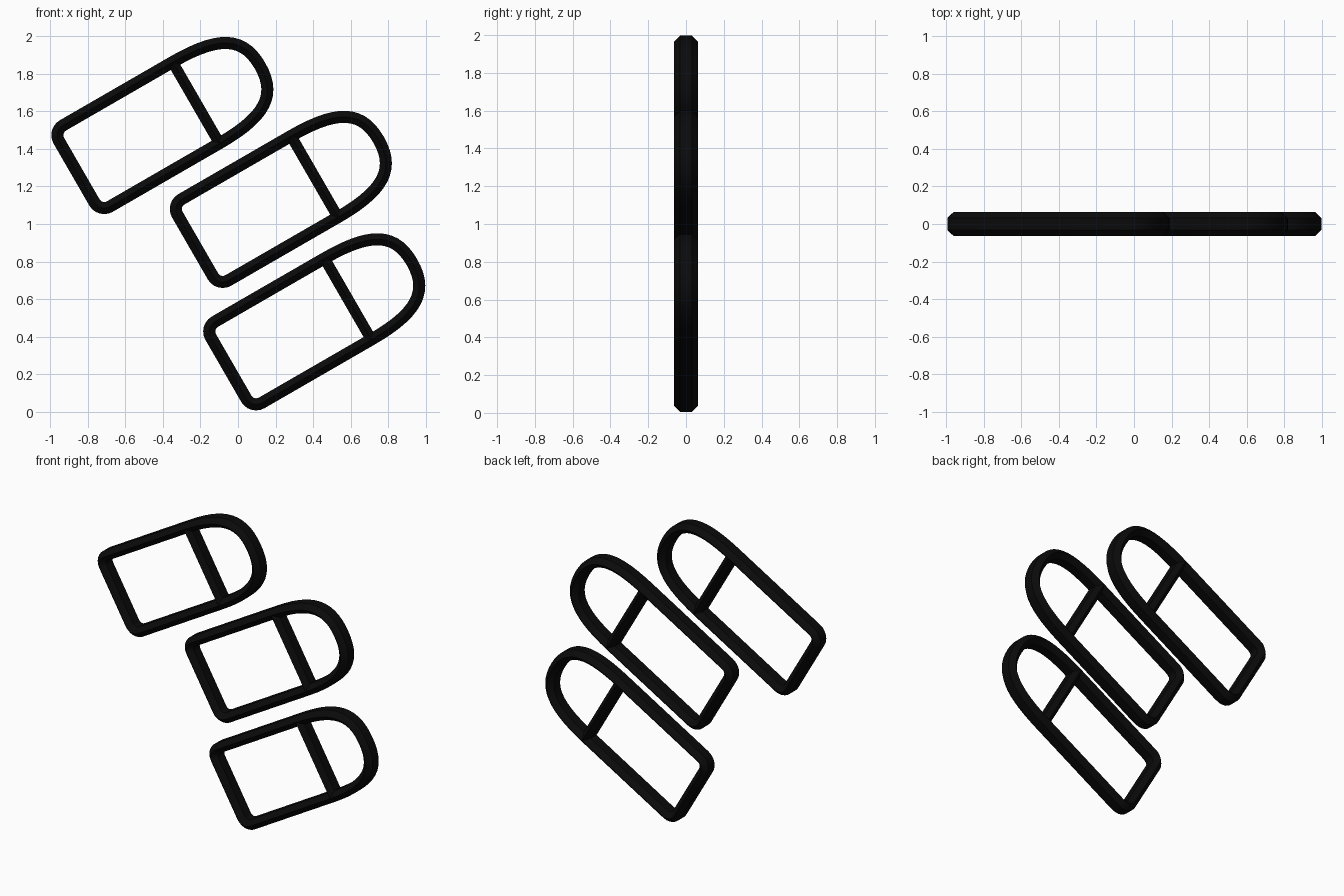
import bpy, bmesh, math
from mathutils import Vector
from mathutils.geometry import interpolate_bezier

if "Cube" in bpy.data.objects:
    bpy.data.objects.remove(bpy.data.objects["Cube"])

TILT = math.radians(30)
HALF = 0.25      # half width of the outline's centre line
BACK = 0.735     # distance from bar to the flat end
TIP = 0.394      # distance from bar to the round tip
CORNER = 0.06    # corner rounding at the flat end
R = 0.032        # half thickness of the frame
CORE = 0.031     # straight part of the half depth

black = bpy.data.materials.new("black")
black.diffuse_color = (0.003, 0.003, 0.003, 1)
black.use_nodes = True
black.node_tree.nodes["Principled BSDF"].inputs["Base Color"].default_value = black.diffuse_color


def outline():
    # upper half from the flat end to the tip, then mirrored
    pts = []
    for i in range(7):
        a = math.pi - i * math.pi / 12
        pts.append(Vector((-BACK + CORNER + CORNER * math.cos(a),
                           HALF - CORNER + CORNER * math.sin(a))))
    f = 0.72
    pts += [Vector(p[:2]) for p in interpolate_bezier(
        Vector((0, HALF, 0)), Vector((TIP * f, HALF, 0)),
        Vector((TIP, HALF * f, 0)), Vector((TIP, 0, 0)), 15)]
    return pts + [Vector((p.x, -p.y)) for p in reversed(pts[:-1])]


def sweep(name, path, closed, r, loc):
    # six-sided section swept along a flat path
    section = [(r, -CORE), (r, CORE), (0, CORE + R),
               (-r, CORE), (-r, -CORE), (0, -CORE - R)]
    bm = bmesh.new()
    rings, n = [], len(path)
    for i, p in enumerate(path):
        if closed:
            d0 = (p - path[i - 1]).normalized()
            d1 = (path[(i + 1) % n] - p).normalized()
        else:
            d0 = d1 = (path[-1] - path[0]).normalized()
        t = (d0 + d1).normalized()
        side = Vector((-t.y, t.x)) / max(t.dot(d0), 0.5)
        rings.append([bm.verts.new((p.x + side.x * o, y, p.y + side.y * o))
                      for o, y in section])
    for i in range(n if closed else n - 1):
        a, b = rings[i], rings[(i + 1) % n]
        for k in range(6):
            m = (k + 1) % 6
            bm.faces.new((a[k], a[m], b[m], b[k]))
    if not closed:
        bm.faces.new(rings[0])
        bm.faces.new(rings[-1])
    bmesh.ops.recalc_face_normals(bm, faces=bm.faces)
    me = bpy.data.meshes.new(name)
    bm.to_mesh(me)
    bm.free()
    me.materials.append(black)
    ob = bpy.data.objects.new(name, me)
    bpy.context.collection.objects.link(ob)
    ob.location = (loc[0], 0, loc[1])
    ob.rotation_euler = (0, -TILT, 0)
    bpy.ops.object.select_all(action='DESELECT')
    ob.select_set(True)
    bpy.context.view_layer.objects.active = ob
    bpy.ops.object.shade_smooth_by_angle(angle=math.radians(30))


# three tilted bullet frames, each with a cross bar
for i, loc in enumerate([(-0.224, 1.647), (0.408, 1.253), (0.586, 0.6)]):
    sweep(f"bullet_outline_{i + 1}", outline(), True, R, loc)
    sweep(f"cross_bar_{i + 1}", [Vector((0, -HALF)), Vector((0, HALF))],
          False, 0.029, loc)
